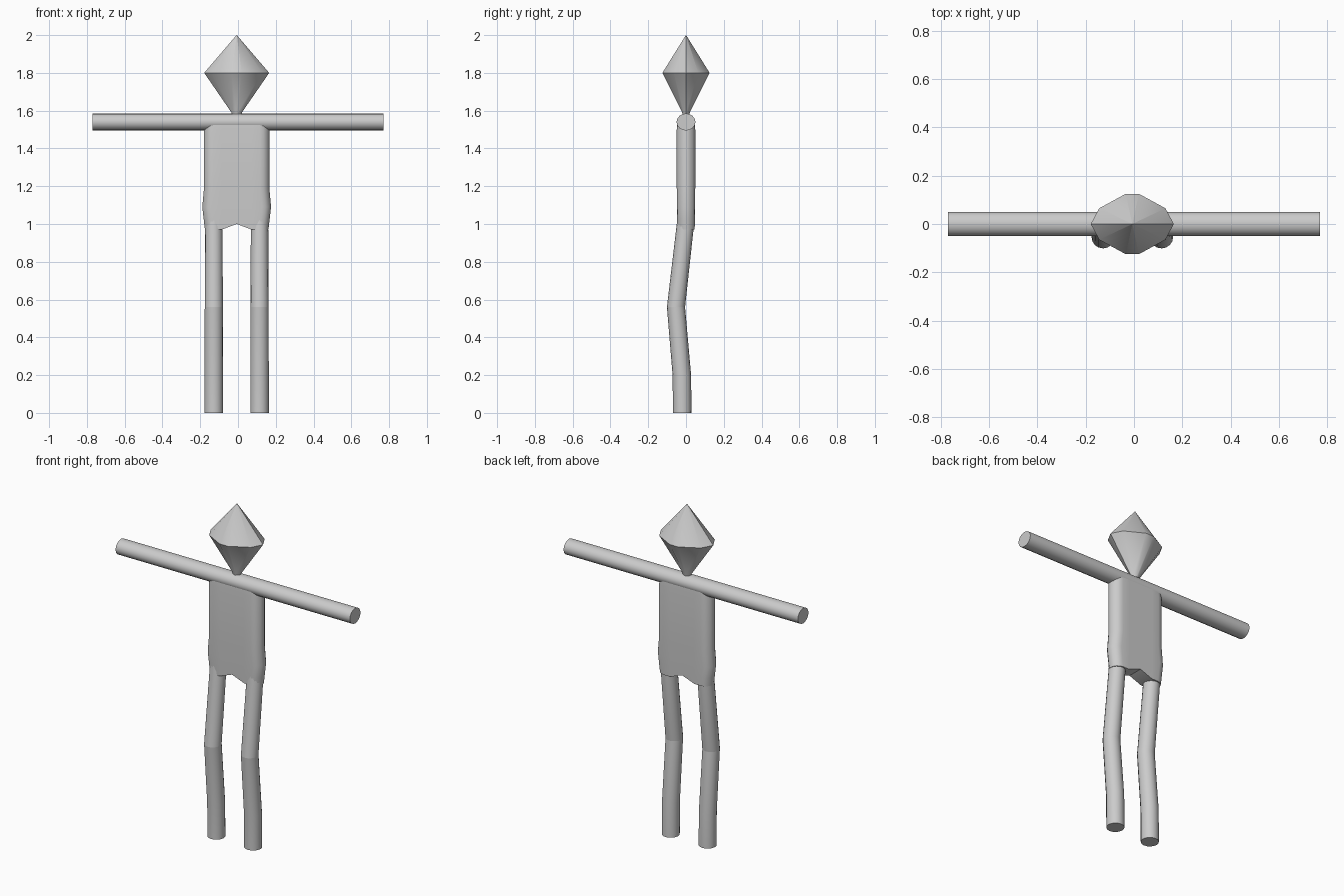
import bpy, bmesh, math
from mathutils import Vector

if "Cube" in bpy.data.objects:
    bpy.data.objects.remove(bpy.data.objects["Cube"])

grey = bpy.data.materials.new("plain grey")
grey.diffuse_color = (0.6, 0.6, 0.6, 1)
grey.use_nodes = True
grey.node_tree.nodes["Principled BSDF"].inputs["Base Color"].default_value = grey.diffuse_color
CX = -0.007  # body midline


def loft(name, rings, sharp_rings=(), angle=40, bottom_pairs=False):
    """Skin a list of equal-length point rings and cap both ends."""
    bm = bmesh.new()
    vs = [[bm.verts.new(p) for p in ring] for ring in rings]
    n = len(vs[0])
    for a, b in zip(vs, vs[1:]):
        for i in range(n):
            bm.faces.new((a[i], a[(i + 1) % n], b[(i + 1) % n], b[i]))
    if bottom_pairs:  # strip cap for a ring that is not flat
        for i in range(n // 2 - 1):
            bm.faces.new((vs[0][i], vs[0][n - 1 - i], vs[0][n - 2 - i], vs[0][i + 1]))
    else:
        bm.faces.new(vs[0][::-1])
    bm.faces.new(vs[-1])
    bmesh.ops.recalc_face_normals(bm, faces=bm.faces)
    sharp = [{tuple(sorted((vs[r][i].co.to_tuple(4), vs[r][(i + 1) % n].co.to_tuple(4))))
              for i in range(n)} for r in sharp_rings]
    me = bpy.data.meshes.new(name)
    bm.to_mesh(me)
    bm.free()
    me.materials.append(grey)
    ob = bpy.data.objects.new(name, me)
    bpy.context.collection.objects.link(ob)
    bpy.ops.object.select_all(action='DESELECT')
    ob.select_set(True)
    bpy.context.view_layer.objects.active = ob
    bpy.ops.object.shade_smooth_by_angle(angle=math.radians(angle))
    # hard joints on chosen rings
    for e in me.edges:
        key = tuple(sorted(me.vertices[v].co.to_tuple(4) for v in e.vertices))
        if any(key in s for s in sharp):
            e.use_edge_sharp = True
    return ob


def circle(centre, u, v, n=16):
    return [Vector(centre) + Vector(u) * math.cos(2 * math.pi * i / n)
            + Vector(v) * math.sin(2 * math.pi * i / n) for i in range(n)]


# arms: one tube straight across the shoulders
loft("arms", [circle((x, 0, 1.54), (0, 0.05, 0), (0, 0, 0.045))
              for x in (-0.77, -0.17, 0.17, 0.77)])

# legs: bent tubes with a hard knee
for side, label in ((-1, "left_leg"), (1, "right_leg")):
    path = [(0, -0.02, 0.049), (0.2, -0.022, 0.049), (0.56, -0.053, 0.048),
            (1.0, -0.003, 0.046), (1.08, 0, 0.042)]
    loft(label, [circle((CX + side * 0.121, y, z), (r, 0, 0), (0, r, 0))
                 for z, y, r in path], sharp_rings=(2,))


# torso: flat front and back, rounded sides, arched crotch
def torso_ring(hw, r, height):
    half = [(0, r), (0.08, r), (hw - r, r)]
    half += [(hw - r + r * math.cos(a), r * math.sin(a))
             for a in map(math.radians, (67, 45, 22))]
    half.append((hw, 0.008))
    cols = [(-x, y) for x, y in half[:0:-1]] + half
    return ([(CX + x, -y, height(x)) for x, y in cols]
            + [(CX + x, y, height(x)) for x, y in cols[::-1]])


loft("torso", [
    torso_ring(0.168, 0.046, lambda x: 0.97 + 0.03 * max(0, 1 - abs(x) / 0.08)),
    torso_ring(0.174, 0.047, lambda x: 1.02),
    torso_ring(0.182, 0.048, lambda x: 1.09),
    torso_ring(0.173, 0.049, lambda x: 1.19),
    torso_ring(0.173, 0.049, lambda x: 1.5),
    torso_ring(0.165, 0.044, lambda x: 1.555)], bottom_pairs=True)

# head: ten-sided double cone, pinched to a thin neck
quarter = [(0.172, 0), (0.137, 0.065), (0.027, 0.125)]
outline = (quarter + [(-x, y) for x, y in quarter[::-1]]
           + [(-x, -y) for x, y in quarter[1:]] + [(x, -y) for x, y in quarter[:0:-1]])


def head_ring(s, z):
    return [(CX + x * s, y * s, z) for x, y in outline]


loft("head", [head_ring(0.15, 1.56), head_ring(0.16, 1.59),
              head_ring(1, 1.8), head_ring(0.005, 2.0)], sharp_rings=(2,))
